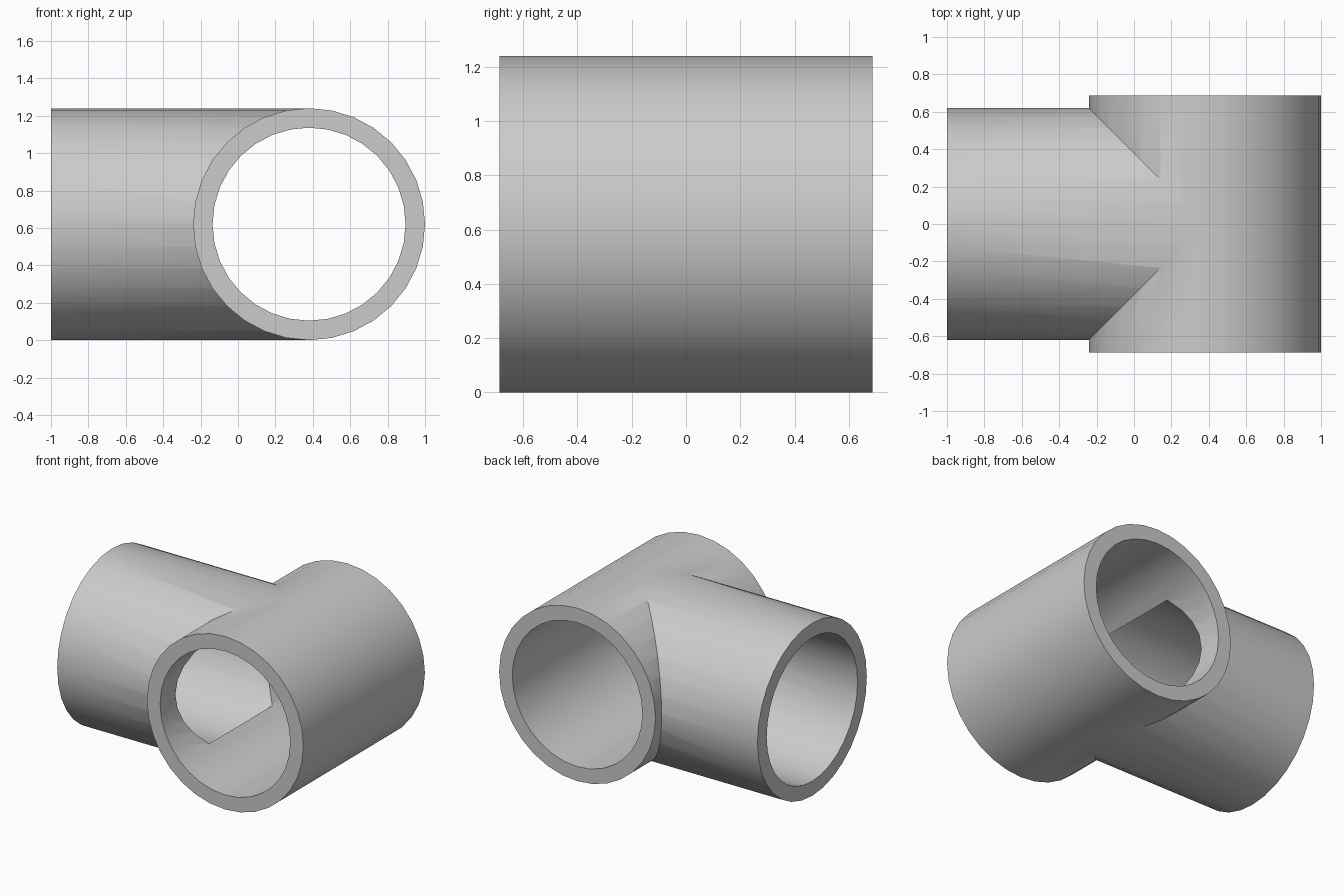
import bpy
from math import pi

if "Cube" in bpy.data.objects:
    bpy.data.objects.remove(bpy.data.objects["Cube"])

CX, CZ = 0.38, 0.62      # where the two pipe axes meet
R_OUT, R_IN = 0.62, 0.516


def cylinder(name, radius, start, end, axis):
    """Cylinder running along x or y through the pipe crossing."""
    mid = (start + end) / 2
    loc = (mid, 0, CZ) if axis == 'X' else (CX, mid, CZ)
    rot = (0, pi / 2, 0) if axis == 'X' else (pi / 2, 0, 0)
    bpy.ops.mesh.primitive_cylinder_add(vertices=32, radius=radius, depth=end - start,
                                        location=loc, rotation=rot)
    ob = bpy.context.object
    ob.name = name
    bpy.ops.object.transform_apply(location=True, rotation=True, scale=True)
    return ob


def combine(target, tool, operation):
    """Apply a boolean and remove the tool object."""
    mod = target.modifiers.new(operation.lower(), 'BOOLEAN')
    mod.operation = operation
    mod.solver = 'EXACT'
    mod.object = tool
    bpy.context.view_layer.objects.active = target
    bpy.ops.object.modifier_apply(modifier=mod.name)
    bpy.data.objects.remove(tool)


# Through pipe and side branch
tee = cylinder("pipe_tee", R_OUT, -0.688, 0.688, 'Y')
combine(tee, cylinder("branch", R_OUT - 0.001, -1.0, CX, 'X'), 'UNION')

# Bores: the branch bore stops flat just inside the through bore
combine(tee, cylinder("through_bore", R_IN, -0.8, 0.8, 'Y'), 'DIFFERENCE')
combine(tee, cylinder("branch_bore", R_IN - 0.001, -1.2, 0.022, 'X'), 'DIFFERENCE')

# Smooth walls, crisp rims and mitre seam
bpy.ops.object.select_all(action='DESELECT')
tee.select_set(True)
bpy.context.view_layer.objects.active = tee
bpy.ops.object.shade_smooth_by_angle(angle=pi / 6)
